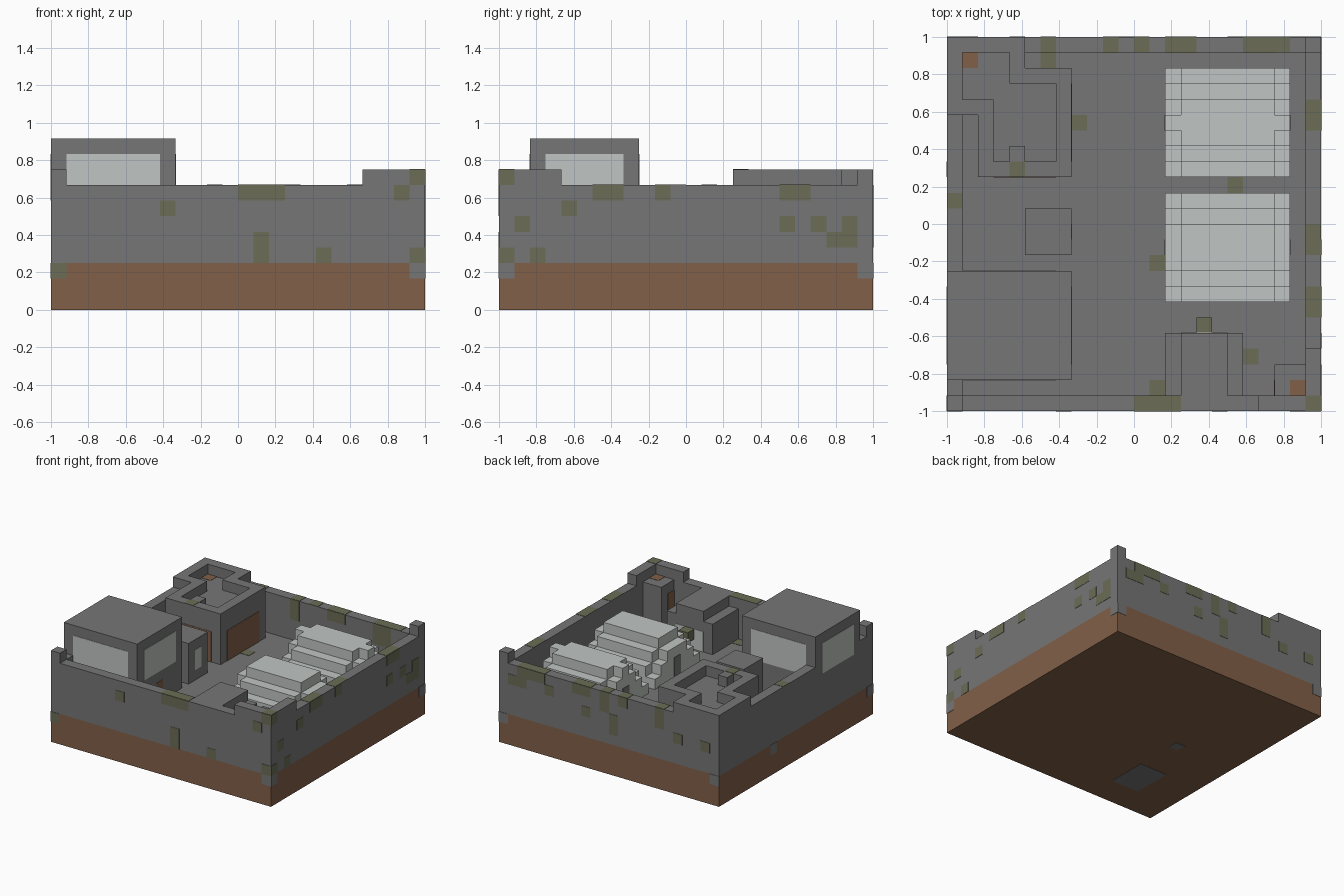
import bpy
import bmesh
from mathutils import Vector

cube = bpy.data.objects.get("Cube")
if cube:
    bpy.data.objects.remove(cube, do_unlink=True)

UNIT = 1 / 12      # one block
SIDE = 24          # blocks along each side
SKIN = 0.03        # thickness of painted plates, in blocks
DIRT_TOP, FLOOR, WALL_TOP, PARAPET = 3, 4, 8, 9


def material(name, red, green, blue):
    mat = bpy.data.materials.new(name)
    mat.use_nodes = True
    colour = (red, green, blue, 1)
    mat.diffuse_color = colour
    mat.node_tree.nodes["Principled BSDF"].inputs["Base Color"].default_value = colour
    return mat


stone = material("stone", .18, .18, .18)
dirt = material("dirt", .22, .115, .065)
moss = material("moss", .145, .152, .093)
pale = material("pale_stone", .53, .56, .54)


def part(name, mat, boxes):
    """One object made of boxes (x, y, z, x, y, z) in block units."""
    bm = bmesh.new()
    for box in boxes:
        low, high = Vector(box[:3]), Vector(box[3:])
        made = bmesh.ops.create_cube(bm, size=1)
        for vert in made["verts"]:
            spot = (low + high) / 2 + vert.co * (high - low)
            vert.co = (spot - Vector((SIDE / 2, SIDE / 2, 0))) * UNIT
    mesh = bpy.data.meshes.new(name)
    bm.to_mesh(mesh)
    bm.free()
    mesh.materials.append(mat)
    obj = bpy.data.objects.new(name, mesh)
    bpy.context.collection.objects.link(obj)
    return obj


def raised(bottom, top, plans):
    """Give plan rectangles (x, y, x, y) a height."""
    return [(a, b, bottom, c, d, top) for a, b, c, d in plans]


def plates(name, mat, axis, at, sign, rects):
    """Thin plates on the plane axis = at, facing sign."""
    near, far = sorted((at, at + sign * SKIN))
    boxes = []
    for a, b, c, d in rects:
        low, high = [a, b], [c, d]
        low.insert(axis, near)
        high.insert(axis, far)
        boxes.append(low + high)
    part(name, mat, boxes)


X, Y, Z = range(3)
END = SIDE - 1

# Ground and outer walls
part("dirt_base", dirt, raised(0, DIRT_TOP, [(0, 0, SIDE, SIDE)]))
part("courtyard_floor", stone, raised(DIRT_TOP, FLOOR, [(1, 1, END, END)]))
part("outer_walls", stone, raised(DIRT_TOP, WALL_TOP, [
    (0, 0, SIDE, 1), (0, END, SIDE, SIDE), (0, 1, 1, END), (END, 1, SIDE, END)]))
part("corner_merlons", stone, raised(WALL_TOP, PARAPET, [
    (0, 0, 1, 1), (END, END, SIDE, SIDE), (20, 0, SIDE, 1), (END, 1, SIDE, 4)]))

# Corner turret
part("turret", stone, raised(FLOOR, WALL_TOP, [(21, 1, END, 3)]))
plates("turret_top", dirt, Z, WALL_TOP, 1, [(22, 1, END, 2)])
plates("turret_door", dirt, X, 21, -1, [(1, 5, 2, 7)])

# Tall tower with a pale window on each side
part("tower", stone, raised(DIRT_TOP, 11, [(0, 2, 8, 9)]))
for axis, at, sign in ((X, 0, -1), (X, 8, 1), (Y, 2, -1), (Y, 9, 1)):
    span = (3, 7, 8, 10) if axis == X else (1, 7, 7, 10)
    plates("tower_window", pale, axis, at, sign, [span])
plates("tower_door", dirt, X, 8, 1, [(5, 4, 6, 6)])

# Keep with a stepped plan and a parapet round its roof
part("keep", stone, raised(DIRT_TOP, WALL_TOP, [(0, 19, 5, SIDE), (2, 15, 8, 22)]))
part("keep_parapet", stone, raised(WALL_TOP, PARAPET, [
    (0, END, 5, SIDE), (0, 19, 1, END), (1, 19, 3, 20), (2, 15, 3, 19),
    (3, 15, 8, 16), (7, 16, 8, 22), (4, 21, 7, 22), (4, 22, 5, END), (4, 16, 5, 17)]))
plates("keep_top", dirt, Z, WALL_TOP, 1, [(1, 22, 2, END)])
plates("keep_side_panel", dirt, X, 8, 1, [(16, 4, 21, 7)])
plates("keep_front_panel", dirt, Y, 15, -1, [(3, 4, 7, 7)])

# Small hut beside the tower
part("hut", stone, raised(FLOOR, WALL_TOP, [(5, 10, 8, 13)]))
plates("hut_window", pale, X, 8, 1, [(11, 5, 12, 7)])

# Gatehouse on the front wall
part("gatehouse", stone, raised(FLOOR, WALL_TOP, [(15, 1, 18, 5)]))
part("gatehouse_wings", stone, raised(FLOOR, 7, [(14, 1, 15, 5), (18, 1, 19, 5)]))
plates("gatehouse_window", pale, Y, 5, 1, [(15, 4, 18, 6)])
part("gatehouse_ledge", moss, raised(5, 6, [(16, 5, 17, 6)]))


# Pale houses with stepped roofs
def house(name, start, finial):
    boxes = []
    for step in range(3):
        front, back = start + step, start + 7 - step
        top = 6 + step
        boxes.append((15, front, FLOOR, 21, back, top))
        for x in (14, 21):
            # stepped gable strip, open in the middle below the roof
            boxes.append((x, front, top - 2, x + 1, back, top - 1))
            if finial:
                boxes.append((x, start + 3, 7, x + 1, start + 4, WALL_TOP))
    part(name, pale, boxes)
    for x, sign in ((14, -1), (22, 1)):
        plates(name + "_doorway", stone, X, x, sign, [(start + 3, 4, start + 4, 6)])


house("front_house", 7, False)
house("back_house", 15, True)

# Moss patches on the walls: (across, z, across, z)
plates("moss_front", moss, Y, 0, -1, [
    (12, 7, 15, 8), (7, 6, 8, 7), (13, 3, 14, 5), (17, 3, 18, 4),
    (23, 3, 24, 4), (22, 7, 23, 8), (23, 8, 24, 9), (0, 2, 1, 3)])
plates("moss_left", moss, X, SIDE, 1, [
    (0, 8, 1, 9), (1, 5, 2, 6), (6, 7, 8, 8), (4, 6, 5, 7), (2, 3, 3, 4),
    (0, 3, 1, 4), (10, 7, 11, 8), (18, 7, 20, 8), (18, 5, 19, 6),
    (20, 5, 21, 6), (21, 4, 23, 5), (22, 5, 23, 6)])
plates("moss_back", moss, Y, SIDE, 1, [
    (19, 7, 22, 8), (21, 6, 23, 7), (18, 6, 19, 7), (14, 7, 16, 8),
    (12, 6, 13, 8), (10, 7, 11, 8), (11, 4, 12, 6), (6, 6, 7, 8),
    (4, 5, 5, 6), (1, 5, 2, 6), (14, 5, 15, 6)])
plates("moss_inner_back", moss, Y, END, -1, [
    (10, 6, 11, 8), (14, 7, 16, 8), (19, 6, 21, 8)])

# Moss on level surfaces: (x, y, x, y)
plates("moss_wall_top", moss, Z, WALL_TOP, 1, [
    (6, 23, 7, 24), (10, 23, 11, 24), (12, 23, 13, 24), (14, 23, 16, 24),
    (19, 23, 22, 24), (23, 18, 24, 20), (23, 10, 24, 12), (23, 6, 24, 8),
    (12, 0, 15, 1), (0, 13, 1, 14)])
plates("moss_parapet", moss, Z, PARAPET, 1, [(4, 15, 5, 16), (23, 0, 24, 1)])
plates("moss_floor", moss, Z, FLOOR, 1, [
    (8, 18, 9, 19), (18, 14, 19, 15), (13, 9, 14, 10),
    (19, 3, 20, 4), (13, 1, 14, 2), (6, 22, 7, 23)])

# Stone showing through the dirt at the corners and underneath
plates("corner_stone_front", stone, Y, 0, -1, [(END, 2, SIDE, 3)])
plates("corner_stone_back", stone, Y, SIDE, 1, [(0, 2, 1, 3), (END, 2, SIDE, 3)])
plates("corner_stone_left", stone, X, SIDE, 1, [(0, 2, 1, 3), (END, 2, SIDE, 3)])
plates("corner_stone_right", stone, X, 0, -1, [(0, 2, 1, 3), (15, 2, 16, 3)])
plates("footing_stone", stone, Z, 0, -1, [(4, 3, 7, 7), (6, 11, 7, 12)])
